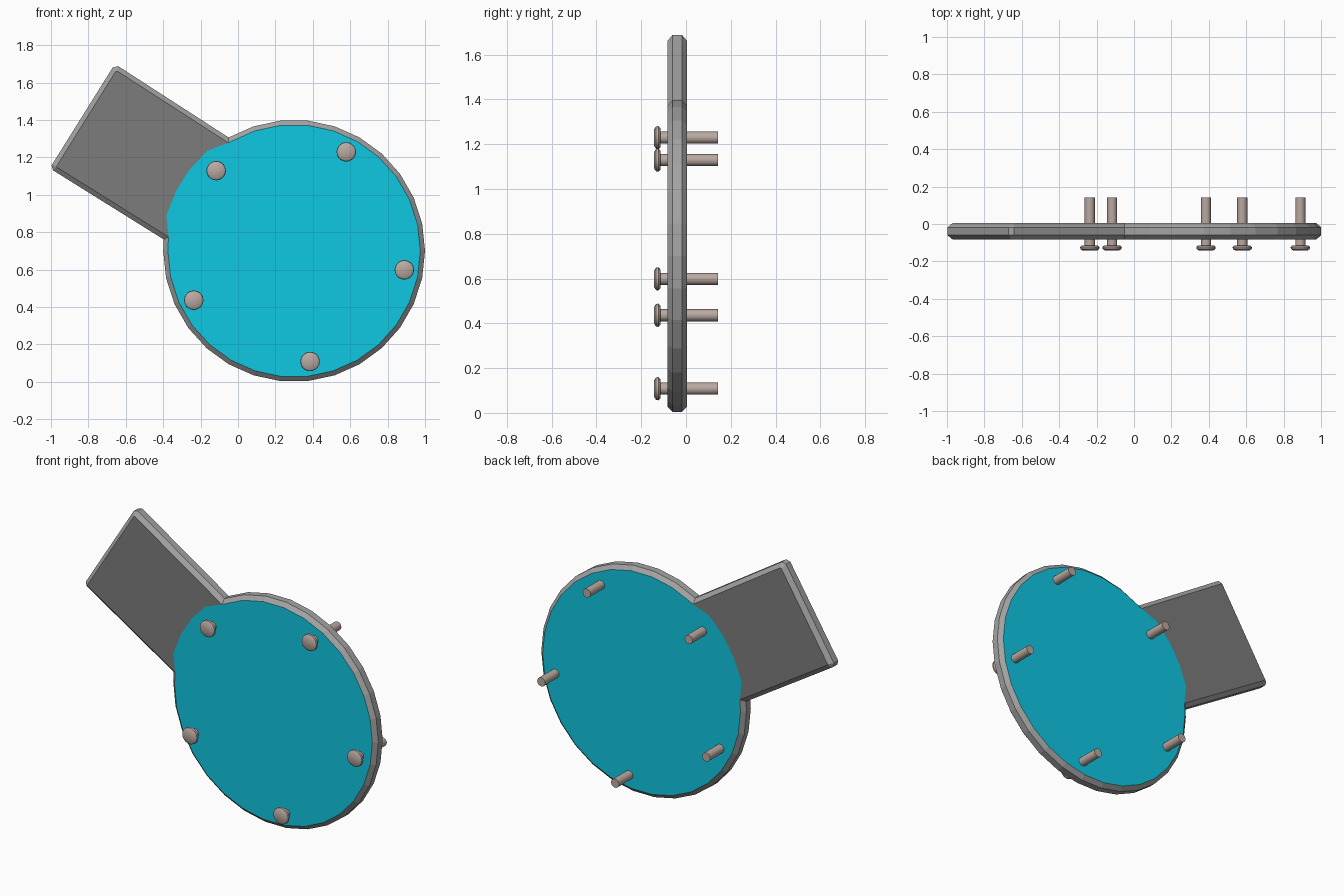
import bpy, bmesh, math

if "Cube" in bpy.data.objects:
    bpy.data.objects.remove(bpy.data.objects["Cube"])

def srgb(c):
    c /= 255
    return c / 12.92 if c <= 0.04045 else ((c + 0.055) / 1.055) ** 2.4

def material(name, r, g, b):
    m = bpy.data.materials.new(name)
    m.diffuse_color = (srgb(r), srgb(g), srgb(b), 1)
    m.use_nodes = True
    m.node_tree.nodes["Principled BSDF"].inputs["Base Color"].default_value = m.diffuse_color
    return m

rim_grey = material("rim_grey", 163, 163, 163)
tab_grey = material("tab_dark_grey", 124, 124, 124)
cyan = material("disc_cyan", 15, 199, 226)
bolt_tan = material("bolt_warm_grey", 186, 169, 161)

CX, CZ, R = 0.30, 0.70, 0.70

def polar(r, deg):
    a = math.radians(deg)
    return (CX + r * math.cos(a), CZ + r * math.sin(a))

def tab_point(along, across, deg=148):
    a = math.radians(deg)
    return (CX + along * math.cos(a) + across * math.sin(a),
            CZ + along * math.sin(a) - across * math.cos(a))

def inset(pts, d):
    # mitred inward offset of a counter-clockwise outline
    out = []
    for i, p in enumerate(pts):
        q, s = pts[i - 1], pts[(i + 1) % len(pts)]
        n = []
        for a, b in ((q, p), (p, s)):
            dx, dz = b[0] - a[0], b[1] - a[1]
            l = math.hypot(dx, dz)
            n.append((-dz / l, dx / l))
        k = d / (1 + n[0][0] * n[1][0] + n[0][1] * n[1][1])
        out.append((p[0] + k * (n[0][0] + n[1][0]), p[1] + k * (n[0][1] + n[1][1])))
    return out

def make_object(name, bm, mats):
    bmesh.ops.recalc_face_normals(bm, faces=bm.faces)
    me = bpy.data.meshes.new(name)
    bm.to_mesh(me)
    bm.free()
    for m in mats:
        me.materials.append(m)
    ob = bpy.data.objects.new(name, me)
    bpy.context.collection.objects.link(ob)
    return ob

# Plate: disc with a rectangular tab, chamfered all round
arc = [polar(R, 175)] + [polar(R, a) for a in range(180, 481, 12)]
n_arc = len(arc)
outline = arc + [tab_point(1.322, 0.339), tab_point(1.342, 0.317),
                 tab_point(1.342, -0.300), tab_point(1.322, -0.318)]
inner = inset(outline, 0.025)
N = len(outline)

bm = bmesh.new()
loops = [[bm.verts.new((x, y, z)) for x, z in pts]
         for y, pts in ((-0.083, inner), (-0.060, outline), (-0.018, outline), (0.005, inner))]
for a, b in zip(loops, loops[1:]):
    for i in range(N):
        j = (i + 1) % N
        bm.faces.new((a[i], a[j], b[j], b[i])).material_index = 0

# Front and back faces: cyan disc and dark tab share a curved border
for loop in (loops[0], loops[3]):
    y = loop[0].co.y
    border = [bm.verts.new((x, y, z)) for x, z in
              (polar(0.708, a) for a in (131, 142, 153, 164.5))]
    bm.faces.new(loop[:n_arc] + border).material_index = 1
    bm.faces.new([loop[n_arc - 1]] + loop[n_arc:] + [loop[0]] + border[::-1]).material_index = 2
make_object("plate", bm, [rim_grey, cyan, tab_grey])

# Bolts: turned profile of (y, radius), five around the disc
profile = [(-0.143, 0.036), (-0.134, 0.050), (-0.123, 0.052), (-0.114, 0.042),
           (-0.114, 0.027), (0.142, 0.027)]
SIDES = 20
for k in range(5):
    bx, bz = polar(0.598, 62.2 + 72 * k)
    bm = bmesh.new()
    rings = []
    for y, r in profile:
        rings.append([bm.verts.new((bx + r * math.cos(t), y, bz + r * math.sin(t)))
                      for t in (2 * math.pi * i / SIDES for i in range(SIDES))])
    for a, b in zip(rings, rings[1:]):
        for i in range(SIDES):
            j = (i + 1) % SIDES
            bm.faces.new((a[i], a[j], b[j], b[i]))
    bm.faces.new(rings[0])
    bm.faces.new(rings[-1])
    ob = make_object(f"bolt_{k + 1}", bm, [bolt_tan])
    bpy.ops.object.select_all(action='DESELECT')
    ob.select_set(True)
    bpy.context.view_layer.objects.active = ob
    bpy.ops.object.shade_smooth_by_angle(angle=math.radians(40))
